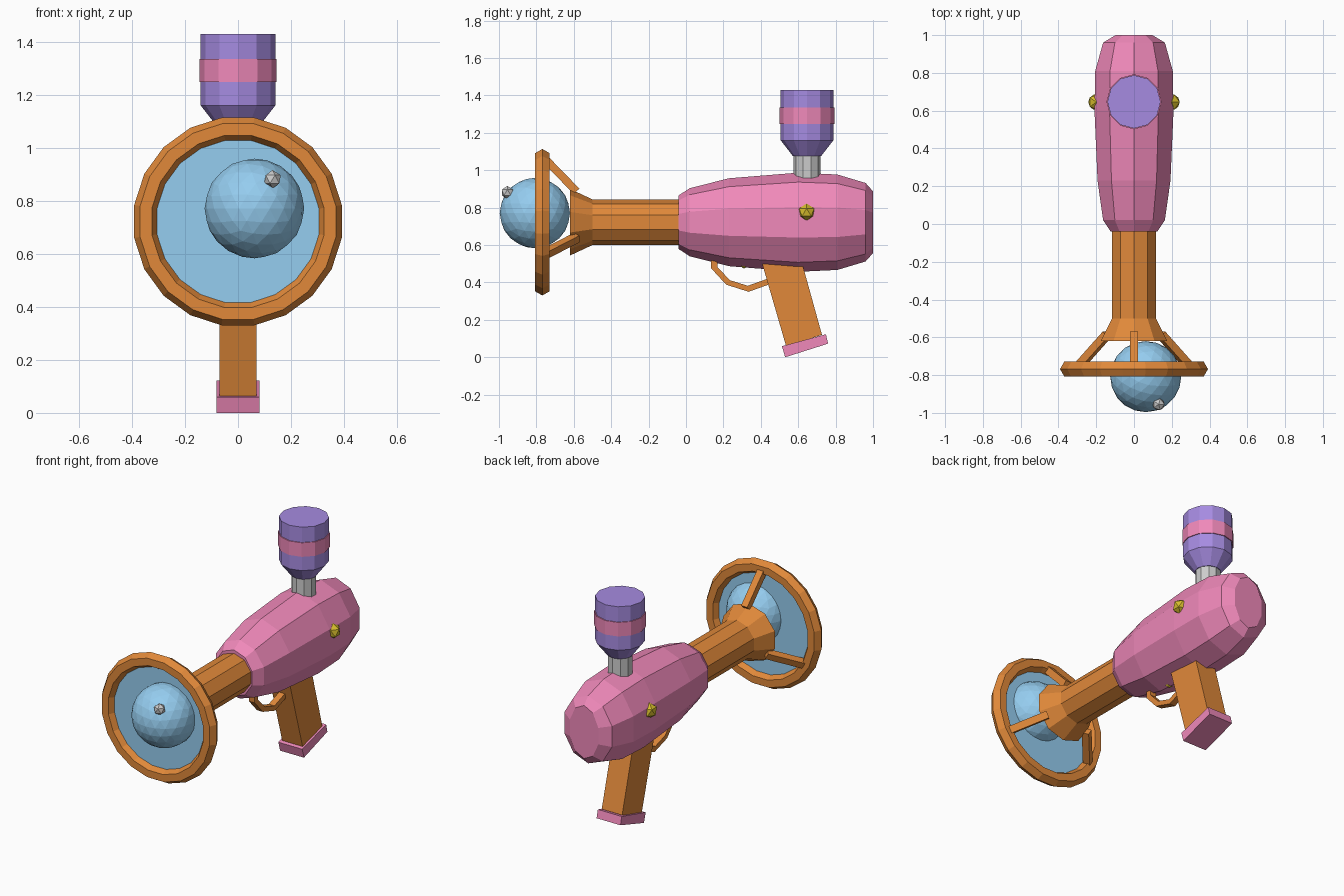
import bpy, bmesh, math
from mathutils import Vector

if "Cube" in bpy.data.objects:
    bpy.data.objects.remove(bpy.data.objects["Cube"])

AXIS_Z = 0.722  # height of the barrel axis


def material(name, rgb):
    m = bpy.data.materials.new(name)
    m.diffuse_color = (*rgb, 1)
    m.use_nodes = True
    m.node_tree.nodes["Principled BSDF"].inputs["Base Color"].default_value = m.diffuse_color
    return m


PINK = material("pink", (0.87, 0.25, 0.49))
ORANGE = material("orange", (0.75, 0.25, 0.042))
BLUE = material("blue", (0.30, 0.61, 0.87))
PURPLE = material("purple", (0.38, 0.26, 0.75))
GOLD = material("gold", (0.68, 0.51, 0.026))


def finish(name, bm, mat=None):
    bmesh.ops.recalc_face_normals(bm, faces=bm.faces)
    me = bpy.data.meshes.new(name)
    bm.to_mesh(me)
    bm.free()
    ob = bpy.data.objects.new(name, me)
    bpy.context.collection.objects.link(ob)
    if mat:
        me.materials.append(mat)
    return ob


def skin(bm, rings, closed=False):
    """Bridge consecutive rings of verts; cap the ends unless closed."""
    n = len(rings[0])
    pairs = list(zip(rings, rings[1:] + rings[:1])) if closed else list(zip(rings, rings[1:]))
    for a, b in pairs:
        for i in range(n):
            j = (i + 1) % n
            bm.faces.new((a[i], a[j], b[j], b[i]))
    if not closed:
        bm.faces.new(rings[0])
        bm.faces.new(rings[-1])


def lathe(name, profile, n, mat, place):
    """profile: (height, radius_a, radius_b); place maps (a, b, h) to a point."""
    bm = bmesh.new()
    rings = []
    for h, ra, rb in profile:
        angs = [math.pi / 2 + 2 * math.pi * i / n for i in range(n)]
        rings.append([bm.verts.new(place(ra * math.cos(t), rb * math.sin(t), h)) for t in angs])
    skin(bm, rings)
    return finish(name, bm, mat)


def along_y(a, b, h):
    return (a, h, AXIS_Z + b)


def upright(a, b, h):
    return (a, 0.647 + b, h)


def prism(name, pts, half, mat):
    """Extrude a (y, z) outline symmetrically along x."""
    bm = bmesh.new()
    skin(bm, [[bm.verts.new((x, y, z)) for y, z in pts] for x in (-half, half)])
    return finish(name, bm, mat)


def ball(name, center, r, subdiv, mat=None):
    bm = bmesh.new()
    bmesh.ops.create_icosphere(bm, subdivisions=subdiv, radius=r)
    bmesh.ops.translate(bm, vec=center, verts=bm.verts)
    return finish(name, bm, mat)


def bar(name, p, q, side, w, mat):
    """Square bar from p to q."""
    p, q, side = Vector(p), Vector(q), Vector(side).normalized()
    up = (q - p).cross(side).normalized()
    bm = bmesh.new()
    corners = ((-1, -1), (1, -1), (1, 1), (-1, 1))
    skin(bm, [[bm.verts.new(c + side * (s * w) + up * (t * w)) for s, t in corners] for c in (p, q)])
    return finish(name, bm, mat)


# Body and barrel
lathe("body", [(-0.04, 0.13, 0.143), (0.02, 0.172, 0.182), (0.23, 0.203, 0.235),
               (0.60, 0.22, 0.265), (0.81, 0.216, 0.255), (0.96, 0.172, 0.21),
               (1.0, 0.103, 0.165)], 10, PINK, along_y)
lathe("barrel", [(-0.62, 0.185, 0.178), (-0.5, 0.122, 0.122), (0.0, 0.122, 0.122)],
      10, ORANGE, along_y)

# Dish ring with hexagonal section
bm = bmesh.new()
N, rings = 20, []
for i in range(N):
    t = 2 * math.pi * (i + 0.5) / N
    ring = []
    for k in range(6):
        r = (0.349 + 0.045 * math.cos(k * math.pi / 3)) / math.cos(math.pi / N) * 0.994
        y = -0.768 + 0.045 * math.sin(k * math.pi / 3)
        ring.append(bm.verts.new((r * math.cos(t), y, AXIS_Z + r * math.sin(t))))
    rings.append(ring)
skin(bm, rings, closed=True)
finish("dish_ring", bm, ORANGE)

# Dish pane, eyeball and highlight
lathe("dish_pane", [(-0.774, 0.33, 0.33), (-0.762, 0.33, 0.33)], 20, BLUE, along_y)
ball("glass_ball", (0.062, -0.808, 0.771), 0.188, 3, BLUE)
ball("glass_ball_stud", (0.13, -0.955, 0.881), 0.035, 1)

# Three struts from the flare to the ring
for i in range(3):
    t = math.pi / 2 + i * 2 * math.pi / 3
    c, s = math.cos(t), math.sin(t)
    bar(f"strut_{i + 1}", (c * 0.165, -0.585, AXIS_Z + s * 0.165),
        (c * 0.345, -0.76, AXIS_Z + s * 0.345), (-s, 0, c), 0.021, ORANGE)

# Canister on top
lathe("canister_neck", [(0.9, 0.072, 0.072), (1.09, 0.072, 0.072)], 10, None, upright)
lathe("canister", [(1.075, 0.075, 0.075), (1.16, 0.141, 0.141), (1.43, 0.141, 0.141)],
      12, PURPLE, upright)
lathe("canister_band", [(1.248, 0.146, 0.146), (1.335, 0.146, 0.146)], 12, PINK, upright)

# Side knobs
for side, x in (("left", -0.2), ("right", 0.2)):
    ball(f"knob_{side}", (x, 0.645, 0.775), 0.047, 1, GOLD)

# Grip and its base
prism("grip", [(0.39, 0.56), (0.605, 0.56), (0.727, 0.12), (0.535, 0.06)], 0.07, ORANGE)
prism("grip_base", [(0.513, 0.059), (0.748, 0.123), (0.76, 0.073), (0.53, 0.0)], 0.082, PINK)

# Trigger guard and trigger
outer = [(0.132, 0.55), (0.135, 0.475), (0.215, 0.388), (0.335, 0.35), (0.46, 0.395)]
inner = [(0.45, 0.425), (0.33, 0.382), (0.235, 0.412), (0.168, 0.482), (0.165, 0.55)]
prism("trigger_guard", outer + inner, 0.02, ORANGE)
ball("trigger", (0, 0.31, 0.51), 0.036, 1, GOLD)
